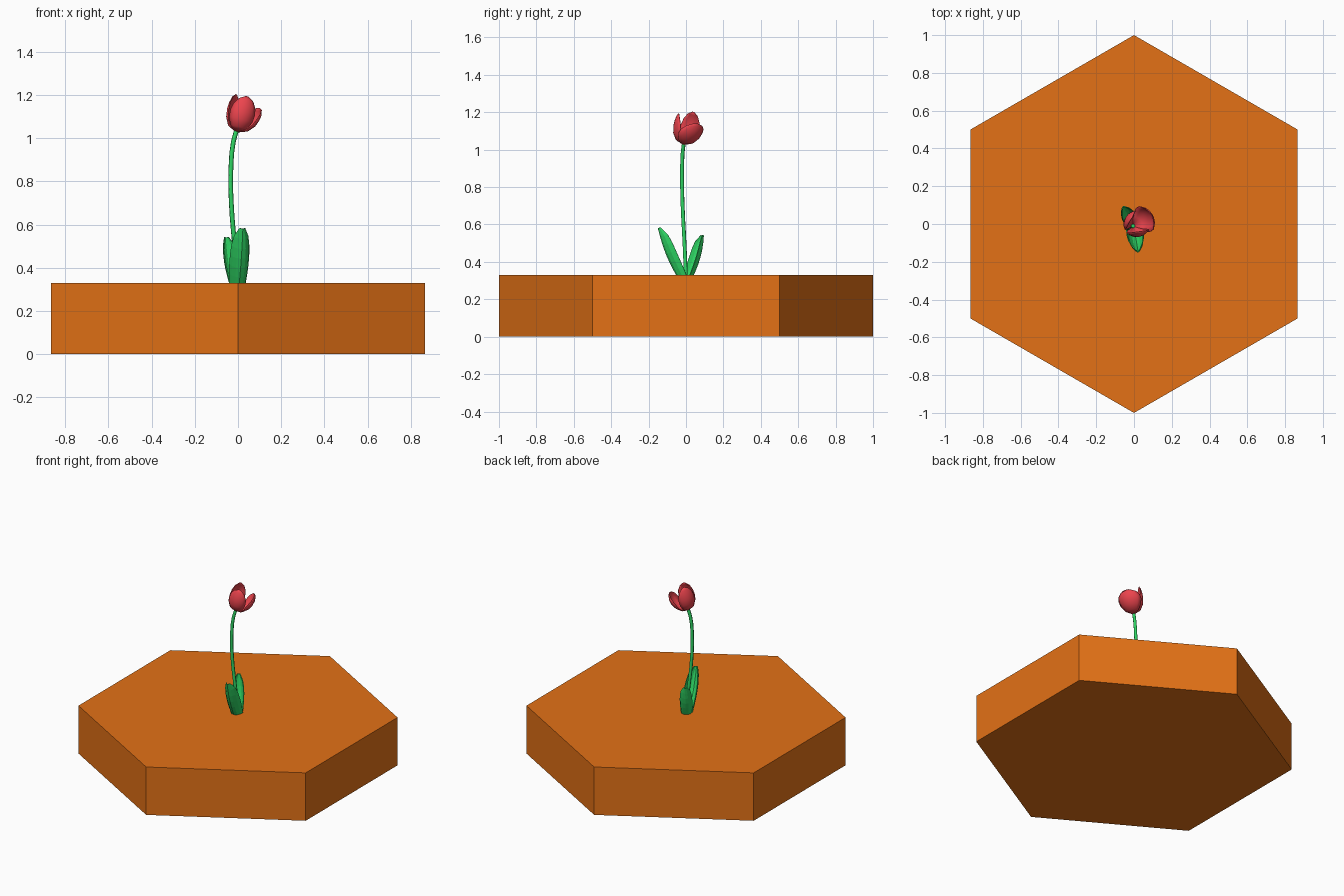
import bpy, bmesh, math
from mathutils import Vector

if "Cube" in bpy.data.objects:
    bpy.data.objects.remove(bpy.data.objects["Cube"])


def material(name, rgb):
    m = bpy.data.materials.new(name)
    m.diffuse_color = (*rgb, 1)
    m.use_nodes = True
    m.node_tree.nodes["Principled BSDF"].inputs["Base Color"].default_value = m.diffuse_color
    return m


SOIL = material("soil", (0.77, 0.166, 0.008))
GREEN = material("green", (0.027, 0.66, 0.125))
RED = material("red", (0.84, 0.058, 0.075))


def lerp(table, t):
    f = t * (len(table) - 1)
    i = min(int(f), len(table) - 2)
    return table[i] + (table[i + 1] - table[i]) * (f - i)


def sheet(name, point, rows, cols, thick, mat):
    """Grid surface from point(t along, s across -1..1), given thickness."""
    bm = bmesh.new()
    g = [[bm.verts.new(point(i / rows, 2 * j / cols - 1)) for j in range(cols + 1)]
         for i in range(rows + 1)]
    for i in range(rows):
        for j in range(cols):
            bm.faces.new((g[i][j], g[i][j + 1], g[i + 1][j + 1], g[i + 1][j]))
    bmesh.ops.remove_doubles(bm, verts=bm.verts, dist=0.0005)
    me = bpy.data.meshes.new(name)
    bm.to_mesh(me)
    bm.free()
    ob = bpy.data.objects.new(name, me)
    bpy.context.collection.objects.link(ob)
    me.materials.append(mat)
    mod = ob.modifiers.new("thickness", "SOLIDIFY")
    mod.thickness = thick
    mod.offset = 0
    return ob


# hexagonal ground tile, corners on the y axis
bpy.ops.mesh.primitive_cylinder_add(vertices=6, radius=1, depth=0.33, location=(0, 0, 0.165))
tile = bpy.context.object
tile.name = "ground_tile"
tile.data.materials.append(SOIL)

# curved stem
cu = bpy.data.curves.new("stem", "CURVE")
cu.dimensions = "3D"
cu.bevel_depth = 0.011
cu.bevel_resolution = 1
cu.resolution_u = 3
cu.use_fill_caps = True
path = [(0.005, 0, 0.31), (-0.015, -0.008, 0.5), (-0.031, -0.018, 0.7),
        (-0.033, -0.021, 0.85), (-0.022, -0.018, 0.98), (-0.004, -0.01, 1.045)]
sp = cu.splines.new("BEZIER")
sp.bezier_points.add(len(path) - 1)
for bp, co in zip(sp.bezier_points, path):
    bp.co = co
    bp.handle_left_type = bp.handle_right_type = "AUTO"
cu.materials.append(GREEN)
bpy.context.collection.objects.link(bpy.data.objects.new("stem", cu))


# deeply cupped leaves leaning outwards
def leaf(name, base, tip, half, cup):
    base, tip = Vector(base), Vector(tip)
    out = Vector((tip.x - base.x, tip.y - base.y, 0)).normalized()
    side = Vector((-out.y, out.x, 0))
    normal = side.cross(tip - base).normalized()
    if normal.dot(out) > 0:  # cup opens towards the stem
        normal = -normal
    widths = [0.85, 0.95, 1, 1, 0.93, 0.74, 0.25]

    def point(t, s):
        w = lerp(widths, t)
        p = base.lerp(tip, t) - normal * (0.012 * math.sin(math.pi * t))
        a = s * 1.35
        return p + side * math.sin(a) * half * w + normal * cup * w * (1 - math.cos(a)) * 1.2
    sheet(name, point, 6, 6, 0.005, GREEN)


leaf("front_leaf", (0.004, -0.042, 0.315), (0.022, -0.148, 0.58), 0.044, 0.052)
leaf("back_leaf", (-0.022, 0.03, 0.315), (-0.058, 0.092, 0.54), 0.038, 0.042)

# tulip head tilted towards +x
origin = Vector((-0.006, -0.012, 1.03))
axis = Vector((0.25, 0.16, 1)).normalized()
ex = Vector((1, 0, -axis.x / axis.z)).normalized()
ey = axis.cross(ex)
radii = [0.006, 0.045, 0.064, 0.069, 0.067, 0.06, 0.052]
rise = [0, 0.02, 0.055, 0.09, 0.12, 0.148, 0.165]
spread = [60, 60, 59, 57, 50, 34, 6]


def petal(name, azimuth, flare, length, width):
    def point(t, s):
        a = math.radians(azimuth + s * width * lerp(spread, t))
        r = lerp(radii, t) * (1 + flare * t)
        return origin + axis * lerp(rise, t) * length + (ex * math.cos(a) + ey * math.sin(a)) * r
    ob = sheet(name, point, 6, 6, 0.004, RED)
    for p in ob.data.polygons:
        p.use_smooth = True


# three broad petals, the last one opened outwards
petal("left_petal", 150, -0.05, 1.04, 0.95)
petal("front_petal", -82, 0, 0.99, 1.0)
petal("open_petal", 30, 0.55, 0.84, 1.0)
